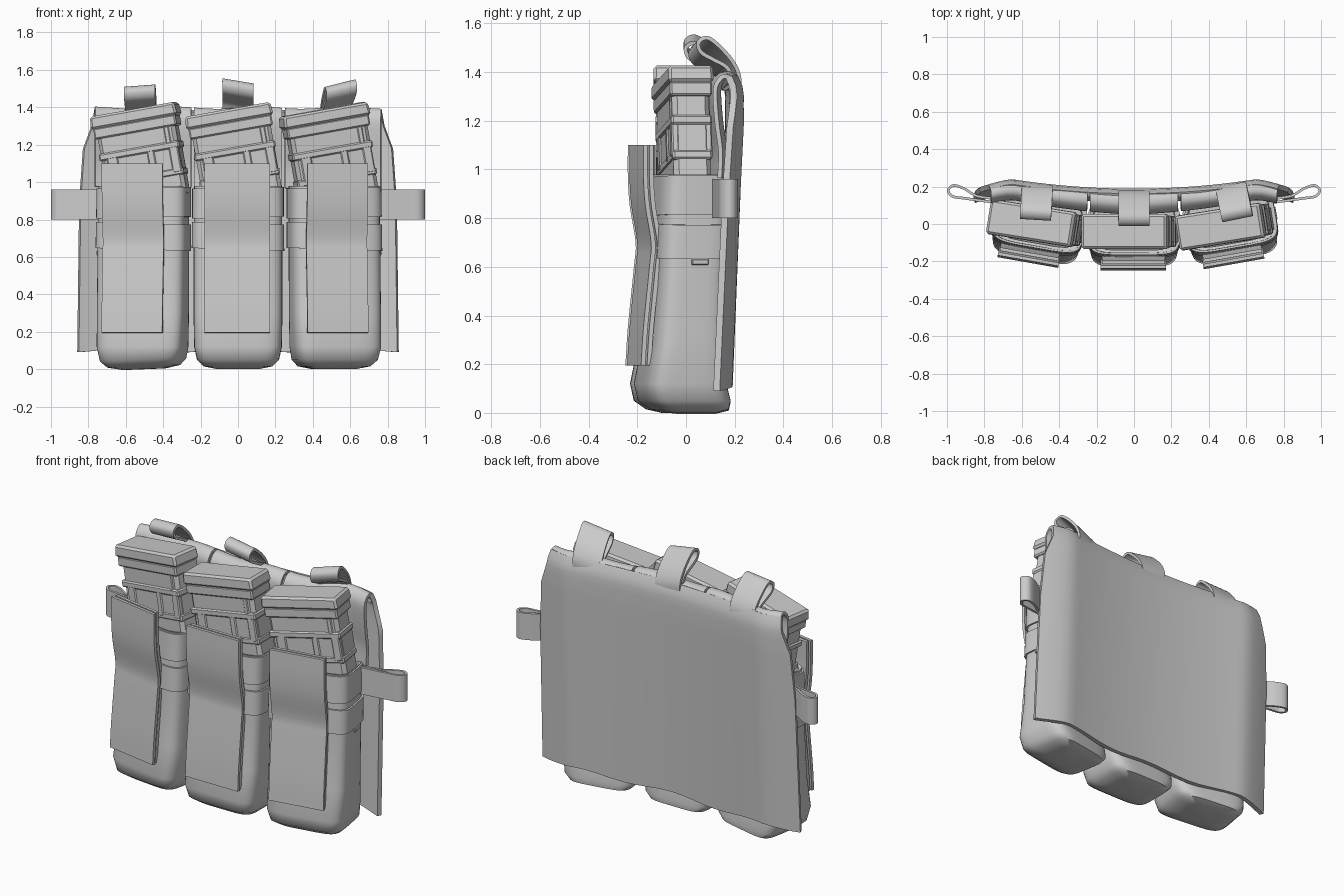
import bpy
import math
from mathutils import Matrix, Vector

cube = bpy.data.objects.get("Cube")
if cube:
    bpy.data.objects.remove(cube, do_unlink=True)

grey = bpy.data.materials.new("plain_grey")
grey.use_nodes = True
grey.diffuse_color = (0.6, 0.6, 0.6, 1)
grey.node_tree.nodes["Principled BSDF"].inputs["Base Color"].default_value = (0.6, 0.6, 0.6, 1)


def finish(name, verts, faces, matrix=Matrix(), thickness=0, bevel=0, angle=35):
    """Make an object from mesh data, with optional cloth thickness and bevel."""
    mesh = bpy.data.meshes.new(name)
    mesh.from_pydata([matrix @ Vector(v) for v in verts], [], faces)
    mesh.materials.append(grey)
    obj = bpy.data.objects.new(name, mesh)
    bpy.context.collection.objects.link(obj)
    bpy.ops.object.select_all(action="DESELECT")
    obj.select_set(True)
    bpy.context.view_layer.objects.active = obj
    bpy.ops.object.mode_set(mode="EDIT")
    bpy.ops.mesh.select_all(action="SELECT")
    bpy.ops.mesh.normals_make_consistent(inside=False)
    bpy.ops.object.mode_set(mode="OBJECT")
    bpy.ops.object.shade_smooth()
    if thickness:
        mod = obj.modifiers.new("thickness", "SOLIDIFY")
        mod.thickness, mod.offset = thickness, 0
    if bevel:
        mod = obj.modifiers.new("bevel", "BEVEL")
        mod.width, mod.segments = bevel, 1
    # Keeps the rims made by the modifiers crisp
    mod = obj.modifiers.new("sharp_edges", "EDGE_SPLIT")
    mod.split_angle = math.radians(angle)


def surface(name, rows, closed=False, caps=False, **kw):
    """Skin a list of equally long point rows."""
    n = len(rows[0])
    faces = []
    for i in range(len(rows) - 1):
        for j in range(n if closed else n - 1):
            k = (j + 1) % n
            faces.append((i * n + j, i * n + k, (i + 1) * n + k, (i + 1) * n + j))
    if caps:
        faces += [tuple(range(n)), tuple(range((len(rows) - 1) * n, len(rows) * n))]
    finish(name, [p for r in rows for p in r], faces, **kw)


def smooth_path(points, steps=5):
    """Catmull-Rom curve through 2D points."""
    p = [Vector(q) for q in points]
    p = [2 * p[0] - p[1]] + p + [2 * p[-1] - p[-2]]
    out = []
    for a, b, c, d in zip(p, p[1:], p[2:], p[3:]):
        for s in range(steps):
            t = s / steps
            out.append(0.5 * (2 * b + (c - a) * t + (2 * a - 5 * b + 4 * c - d) * t ** 2
                              + (3 * b - a - 3 * c + d) * t ** 3))
    return out + [p[-2]]


def box(name, size, loc, matrix, bevel, taper=1.0):
    """Box with its top scaled by taper."""
    verts = []
    for z in (-0.5, 0.5):
        s = taper if z > 0 else 1
        for x, y in ((-0.5, -0.5), (0.5, -0.5), (0.5, 0.5), (-0.5, 0.5)):
            verts.append((loc[0] + x * s * size[0], loc[1] + y * s * size[1], loc[2] + z * size[2]))
    faces = [(3, 2, 1, 0), (4, 5, 6, 7)] + [(i, (i + 1) % 4, (i + 1) % 4 + 4, i + 4) for i in range(4)]
    finish(name, verts, faces, matrix=matrix, bevel=bevel, angle=20)


def interp(table, t):
    """Piecewise linear lookup of rows sorted by first value."""
    for a, b in zip(table, table[1:]):
        if t <= b[0]:
            f = max(0, (t - a[0]) / (b[0] - a[0]))
            return [u + (v - u) * f for u, v in zip(a, b)][1:]
    return list(table[-1][1:])


# Back panel: curved sheet that wraps forward at its outer edges
def panel_y(x, z):
    y = 0.175 + 0.05 * min(1, z / 1.2) - 0.025 * max(0, (z - 1.3) / 0.08) ** 2
    ax = abs(x)
    y -= 0.05 * max(0, 1 - (ax / 0.65) ** 2)
    if ax > 0.65:
        y -= 0.052 * ((ax - 0.65) / 0.2) ** 1.4
    return y


half_width = [(0.1, 0.855), (0.9, 0.845), (1.18, 0.825), (1.3, 0.78), (1.38, 0.765)]
rows = []
for i in range(33):
    row = []
    for j in range(41):
        u = j / 20 - 1
        z = 0.1 + 1.28 * i / 32
        x = u * interp(half_width, z)[0]
        row.append((x, panel_y(x, z), z + 0.01 * (1 - i / 32) * math.cos(u * 9)))
    rows.append(row)
surface("back_panel", rows, thickness=0.028)

# Top fold: three cloth sections rolled forward from the panel's upper edge
fold = smooth_path([(-0.02, 1.33), (-0.022, 1.37), (-0.045, 1.388), (-0.08, 1.38),
                    (-0.11, 1.33), (-0.1, 1.2), (-0.08, 1.08), (-0.085, 0.97)])
for side, x0, x1 in (("right", -0.765, -0.25), ("middle", -0.235, 0.235), ("left", 0.25, 0.765)):
    rows = []
    for i in range(13):
        x = x0 + (x1 - x0) * i / 12
        depth = 1.05 - 0.4 * abs(x)
        rows.append([(x, panel_y(x, 1.3) + p.x * depth, p.y + 0.006 * math.sin(x * 14)) for p in fold])
    surface(side + "_top_fold", rows, thickness=0.018)

# Hanging loops along the top, leaning forward
loop = smooth_path([(-0.022, 1.3), (-0.02, 1.375), (-0.05, 1.44), (-0.11, 1.505), (-0.155, 1.533),
                    (-0.19, 1.515), (-0.18, 1.475), (-0.13, 1.445), (-0.075, 1.415), (-0.045, 1.37)])
for side, cx, turn, slant, lift in (("right", -0.515, -0.06, 0.006, -0.025), ("middle", 0, 0, -0.014, 0),
                                    ("left", 0.515, 0.2, 0.02, -0.012)):
    place = Matrix.Translation((cx, panel_y(cx, 1.3) + 0.015, lift)) @ Matrix.Rotation(turn, 4, "Z")
    rows = [[(w * 0.083, p.x, p.y + w * slant) for p in loop] for w in (-1, 1)]
    surface(side + "_top_loop", rows, matrix=place, thickness=0.016)

# Side loops at mid height, rooted in front of the panel
loop = smooth_path([(0.74, 0.135), (0.84, 0.15), (0.91, 0.19), (0.965, 0.206), (0.993, 0.18),
                    (0.97, 0.148), (0.91, 0.138), (0.84, 0.128), (0.74, 0.115)])
for side, s in (("right", -1), ("left", 1)):
    rows = [[(s * p.x, p.y, z) for p in loop] for z in (0.8, 0.96)]
    surface(side + "_side_loop", rows, thickness=0.014)

# Pouch cross-sections: height, half width, front, back
sections = [(0.0, 0.11, -0.1, 0.08), (0.015, 0.185, -0.165, 0.125), (0.05, 0.22, -0.215, 0.13),
            (0.12, 0.235, -0.23, 0.11), (0.3, 0.238, -0.195, 0.1), (0.6, 0.238, -0.175, 0.105),
            (0.98, 0.235, -0.155, 0.12)]


def ring(z, hw, front, back, grow=0.0, sag=0.0):
    """Rounded rectangle of 40 points."""
    pts = []
    for k in range(40):
        a = math.tau * (k + 0.5) / 40
        c, s = math.cos(a), math.sin(a)
        x = math.copysign(abs(c) ** 0.4, c) * (hw + grow)
        y = math.copysign(abs(s) ** 0.4, s) * ((back - front) / 2 + grow) + (front + back) / 2
        pts.append((x, y, z + sag * x))
    return pts


flap = smooth_path([(-0.24, 0.195), (-0.23, 0.35), (-0.205, 0.6), (-0.198, 0.7),
                    (-0.222, 0.85), (-0.23, 0.97), (-0.23, 1.1)], 4)

for side, cx, cy, turn, flap_x, flap_w in (("right", -0.5, 0.035, -10, -0.025, 0.165),
                                           ("middle", 0, 0, 0, -0.003, 0.175),
                                           ("left", 0.51, 0.035, 10, -0.018, 0.165)):
    place = Matrix.Translation((cx, cy, 0)) @ Matrix.Rotation(math.radians(turn), 4, "Z")

    # Pouch body with an open, turned-in mouth
    rows = [ring(*s, sag=0.04 if s[0] < 0.1 and side == "right" else 0) for s in sections]
    rows += [ring(0.975, 0.22, -0.14, 0.105), ring(0.85, 0.215, -0.13, 0.1)]
    surface(side + "_pouch", rows, closed=True, caps=True, matrix=place, angle=50)

    # Elastic bands around the pouch
    for label, z0, z1, sag in (("upper", 0.81, 0.97, 0.02), ("lower", 0.64, 0.78, -0.03)):
        rows = [ring(z, *interp(sections, z), grow=g, sag=sag)
                for z, g in ((z0, 0.0), (z0, 0.01), (z1, 0.01), (z1, 0.0))]
        surface(side + "_" + label + "_band", rows, closed=True, matrix=place)

    # Front flap in two layers
    for label, back, w in (("outer", 0.0, flap_w), ("inner", 0.026, flap_w - 0.006)):
        rows = [[(flap_x + s * w, p.x + back, p.y) for p in flap] for s in (-1, 1)]
        surface(side + "_" + label + "_flap", rows, matrix=place, thickness=0.018)

    # Small pull tab on each outer pouch
    if turn:
        box(side + "_pull_tab", (0.02, 0.07, 0.025), (math.copysign(0.242, turn), -0.02, 0.62),
            place, 0.004)

    # Magazine: leaning body, tall cap, bands and a raised frame
    lean = (Matrix.Translation((cx + 0.012, cy - 0.04, 1.005)) @ Matrix.Rotation(math.radians(turn * 0.9), 4, "Z")
            @ Matrix.Rotation(math.radians(-10), 4, "Y"))
    box(side + "_magazine_body", (0.425, 0.155, 0.46), (0, 0, 0.11), lean, 0.02)
    box(side + "_magazine_collar", (0.45, 0.175, 0.06), (0, 0, 0.295), lean, 0.008)
    box(side + "_magazine_cap", (0.475, 0.19, 0.07), (0, 0, 0.355), lean, 0.012, 0.97)
    box(side + "_magazine_band", (0.44, 0.17, 0.04), (0, 0, 0.165), lean, 0.008)
    box(side + "_magazine_low_band", (0.435, 0.165, 0.04), (0, 0, 0.02), lean, 0.008)
    for label, x, width in (("right", -0.15, 0.06), ("middle", 0.06, 0.04), ("left", 0.185, 0.05)):
        box(side + "_magazine_" + label + "_frame", (width, 0.168, 0.15), (x, 0, 0.09), lean, 0.006)
    box(side + "_magazine_edge_rib", (0.03, 0.165, 0.1), (0.165, 0, 0.22), lean, 0.006)
